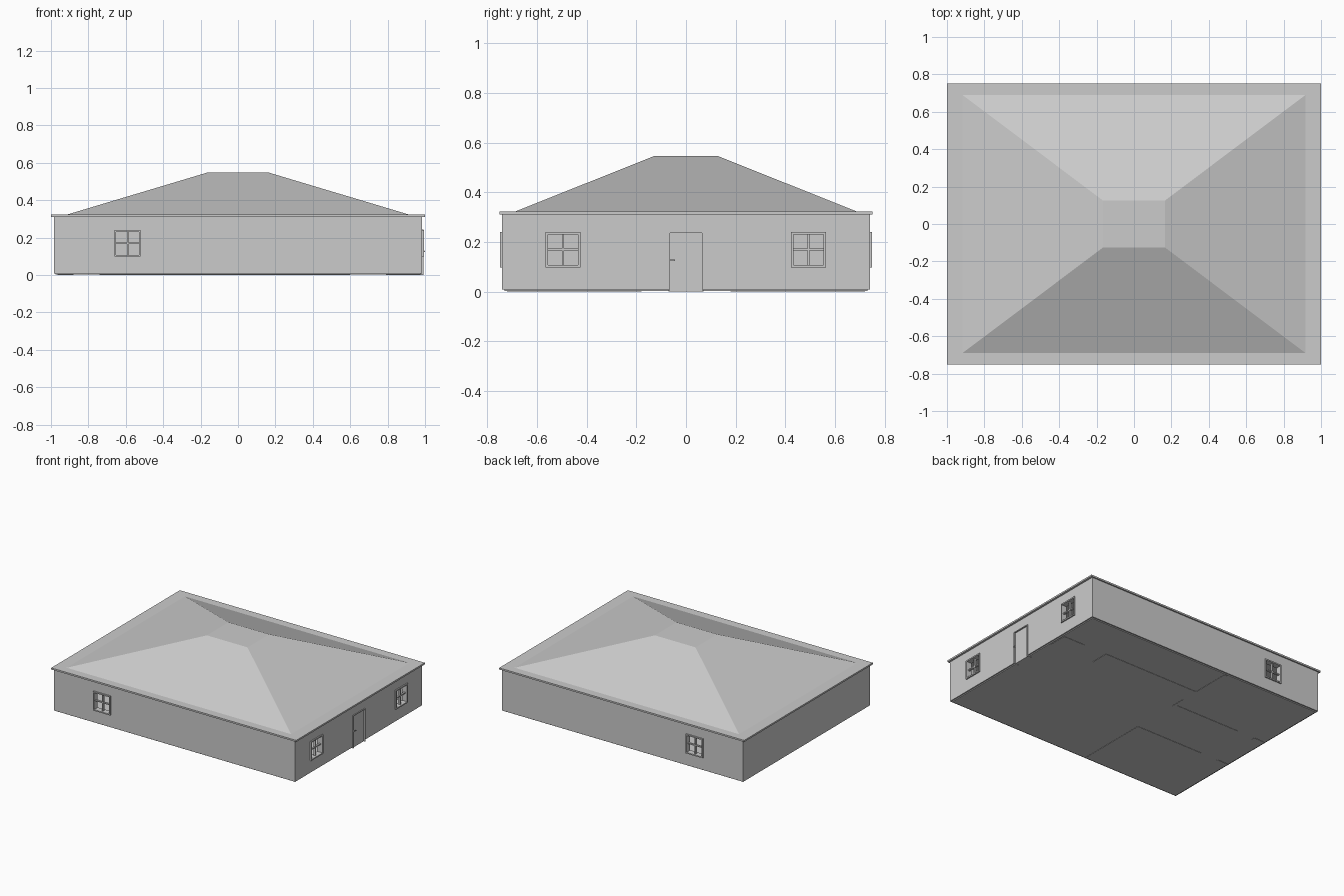
import bpy, bmesh, math
from mathutils import Matrix, Vector

if "Cube" in bpy.data.objects:
    bpy.data.objects.remove(bpy.data.objects["Cube"])

WX, WY, TOP, T = 0.985, 0.74, 0.315, 0.025


def add_box(bm, x0, x1, y0, y1, z0, z1):
    m = (Matrix.Translation(((x0 + x1) / 2, (y0 + y1) / 2, (z0 + z1) / 2))
         @ Matrix.Diagonal((x1 - x0, y1 - y0, z1 - z0, 1)))
    bmesh.ops.create_cube(bm, size=1, matrix=m)


def make(name, boxes, matrix=None):
    bm = bmesh.new()
    for b in boxes:
        add_box(bm, *b)
    if matrix:
        bm.transform(matrix)
    me = bpy.data.meshes.new(name)
    bm.to_mesh(me)
    bm.free()
    ob = bpy.data.objects.new(name, me)
    bpy.context.collection.objects.link(ob)
    return ob


def cut(target, cutter):
    cutter.hide_render = True
    cutter.hide_viewport = True
    cutter.display_type = 'WIRE'
    mod = target.modifiers.new("cut", 'BOOLEAN')
    mod.operation = 'DIFFERENCE'
    mod.solver = 'EXACT'
    mod.object = cutter


# Outer walls, hollowed out
walls = make("outer_walls", [(-WX, WX, -WY, WY, 0.008, TOP)])
cut(walls, make("room_cutter", [(-WX + T, WX - T, -WY + T, WY - T, -0.1, 0.5)]))


def place(x, y, angle):
    return Matrix.Translation((x, y, 0)) @ Matrix.Rotation(math.radians(angle), 4, 'Z')


# Windows: local frame faces -y with the outer wall plane at y = 0
def window(name, m):
    w, z0, z1, f = 0.07, 0.098, 0.24, 0.009
    zc = (z0 + z1) / 2
    y0, y1 = -0.009, T + 0.009
    cut(walls, make(name + "_cutter",
                    [(-w + 0.004, w - 0.004, -0.05, 0.06, z0 + 0.004, z1 - 0.004)], m))
    make(name + "_frame", [(-w, w, y0, y1, z0, z0 + f), (-w, w, y0, y1, z1 - f, z1),
                           (-w, -w + f, y0, y1, z0 + f, z1 - f),
                           (w - f, w, y0, y1, z0 + f, z1 - f)], m)
    make(name + "_bars", [(-0.004, 0.004, 0.004, 0.02, z0 + f, z1 - f),
                          (-w + f, w - f, 0.005, 0.019, zc - 0.004, zc + 0.004)], m)


window("front_window", place(-0.59, -WY, 0))
window("back_window", place(-0.59, WY, 180))
window("right_front_window", place(WX, -0.495, 90))
window("right_back_window", place(WX, 0.493, 90))

# Door with frame and handle
dm = place(WX, 0, 90)
cut(walls, make("door_cutter", [(-0.067, 0.067, -0.05, 0.06, -0.05, 0.238)], dm))
make("door_frame", [(s * 0.067 - 0.003, s * 0.067 + 0.003, -0.006, T + 0.006, 0, 0.242)
                    for s in (-1, 1)] + [(-0.064, 0.064, -0.006, T + 0.006, 0.236, 0.242)], dm)
make("door_panel", [(-0.0635, 0.0635, 0.003, 0.018, 0, 0.2355)], dm)
make("door_handle", [(-0.066, -0.06, -0.011, 0.004, 0.123, 0.13),
                     (-0.066, -0.044, -0.014, -0.01, 0.124, 0.129)], dm)

# Floor
make("floor", [(-0.975, 0.975, -0.73, 0.73, 0.002, 0.01)])

# Partition walls of the two left-hand rooms, with door gaps
t = 0.022
for s, label in ((1, "back"), (-1, "front")):
    def span(a, b):
        return tuple(sorted((s * a, s * b)))
    run, across = span(0.18, 0.18 + t), span(0.18 + t, 0.72)
    make(label + "_partition", [(-0.74, -0.185, *run, 0, TOP),
                                (-0.965, -0.88, *run, 0, TOP),
                                (-0.88, -0.74, *run, 0.238, TOP),
                                (-0.185 - t, -0.185, *across, 0, TOP)])

# Low counters in the main room
make("long_counter", [(-0.185, 0.60, 0.287, 0.425, 0, 0.11)])
make("short_counter", [(0.79, 0.965, 0.287, 0.425, 0, 0.11)])

# Eaves slab
make("eaves", [(-1, 1, -0.75, 0.75, 0.31, 0.322)])

# Hipped roof: box with its top face drawn inwards
roof = make("hipped_roof", [(-0.92, 0.92, -0.692, 0.692, 0.321, 0.547)])
for v in roof.data.vertices:
    if v.co.z > 0.4:
        v.co.x *= 0.166 / 0.92
        v.co.y *= 0.126 / 0.692
